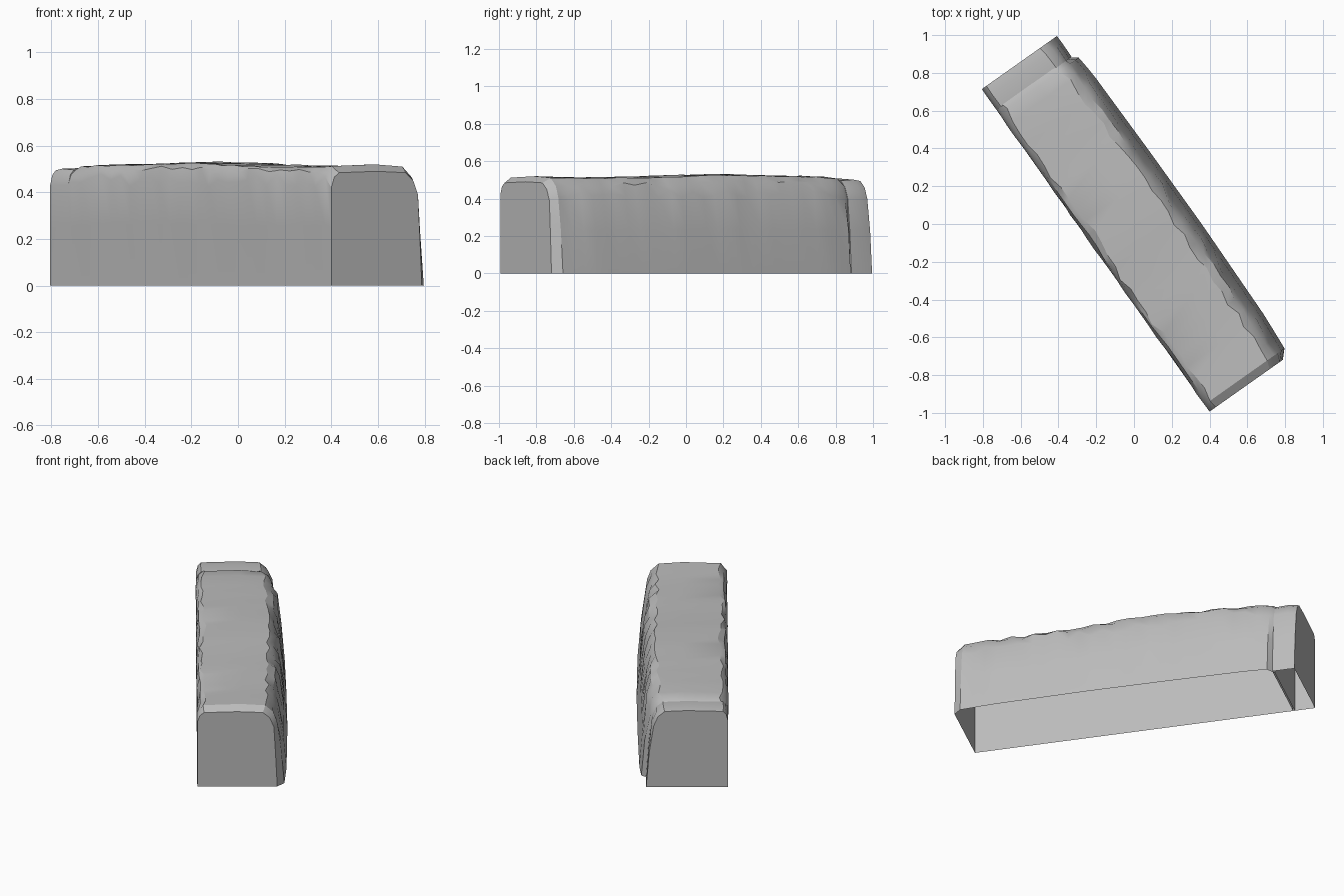
import bpy, bmesh, math, random
from mathutils import Matrix, Vector

random.seed(7)
if "Cube" in bpy.data.objects:
    bpy.data.objects.remove(bpy.data.objects["Cube"], do_unlink=True)

# Single stone colour
stone = bpy.data.materials.new("grey stone")
stone.use_nodes = True
GREY = (0.5, 0.5, 0.5, 1)
stone.diffuse_color = GREY
stone.node_tree.nodes["Principled BSDF"].inputs["Base Color"].default_value = GREY

# Local frame: X runs along the block, Y across it
ANGLE = math.atan2(0.817, -0.577)
FRAME = Matrix.Translation((0.40, -0.993, 0)) @ Matrix.Rotation(ANGLE, 4, "Z") @ Matrix.Scale(-1, 4, Vector((0, 1, 0)))


def lerp_table(table, s):
    """Linear interpolation in a list of (position, value)."""
    for (a, va), (b, vb) in zip(table, table[1:]):
        if s <= b:
            return va + (vb - va) * (s - a) / (b - a)
    return table[-1][1]


def section(width, top, chip, left, lean):
    """Open-bottomed cross-section with a chipped left rim and a worn right rim."""
    r = lambda a: random.uniform(-a, a) * chip
    edge = width - lean
    return [(0, 0), (0, top * 0.5), (r(0.004), top - 0.07 + r(0.03)),
            (left * 0.4, top - 0.025 + r(0.01)), (left + r(0.012), top - 0.006 + r(0.004)),
            (width * 0.5, top + r(0.003)), (edge - 0.05 + r(0.015), top - 0.006 + r(0.004)),
            (edge - 0.01 + r(0.01), top - 0.04 + r(0.012)), (edge + 0.015 + r(0.008), top - 0.10 + r(0.02)),
            (width - lean * 0.3, top * 0.45), (width, 0)]


def loft(name, stations):
    """Skin a row of sections and close both ends, leaving the base open."""
    bm = bmesh.new()
    rings = [[bm.verts.new(FRAME @ Vector((s, t, z))) for t, z in pts] for s, pts in stations]
    for a, b in zip(rings, rings[1:]):
        for i in range(len(a) - 1):
            bm.faces.new((a[i], a[i + 1], b[i + 1], b[i]))
    bm.faces.new(rings[0])
    bm.faces.new(rings[-1])
    bmesh.ops.recalc_face_normals(bm, faces=bm.faces)
    mesh = bpy.data.meshes.new(name)
    bm.to_mesh(mesh)
    bm.free()
    mesh.materials.append(stone)
    obj = bpy.data.objects.new(name, mesh)
    bpy.context.collection.objects.link(obj)
    bpy.ops.object.select_all(action="DESELECT")
    obj.select_set(True)
    bpy.context.view_layer.objects.active = obj
    bpy.ops.object.shade_smooth_by_angle(angle=math.radians(30))


# Main block: width, height and left rim wear along its length
WIDTH = [(0, 0.475), (0.04, 0.517), (0.25, 0.531), (0.83, 0.539), (1.31, 0.535),
         (1.82, 0.526), (1.93, 0.515), (1.965, 0.465)]
TOP = [(0, 0.49), (0.05, 0.52), (0.3, 0.512), (1.2, 0.53), (1.7, 0.522), (1.93, 0.515), (1.965, 0.50)]
RIM = [(0, 0.04), (0.4, 0.05), (0.55, 0.025), (1.0, 0.025), (1.09, 0.055), (1.25, 0.03), (1.965, 0.04)]
places = [0, 0.045] + [0.045 + 1.885 * i / 26 for i in range(1, 27)] + [1.965]
main = []
for s in places:
    inner = 0.04 < s < 1.95
    main.append((s, section(lerp_table(WIDTH, s), lerp_table(TOP, s), 1 if inner else 0,
                            lerp_table(RIM, s), 0.065 if inner else 0.035)))
loft("main_stone_block", main)

# Lower end section behind the step
end = [(1.955, section(0.487, 0.502, 0, 0.03, 0.05)),
       (2.04, section(0.488, 0.508, 0.3, 0.03, 0.05)),
       (2.09, section(0.487, 0.50, 0, 0.03, 0.06))]
loft("end_stone_section", end)
